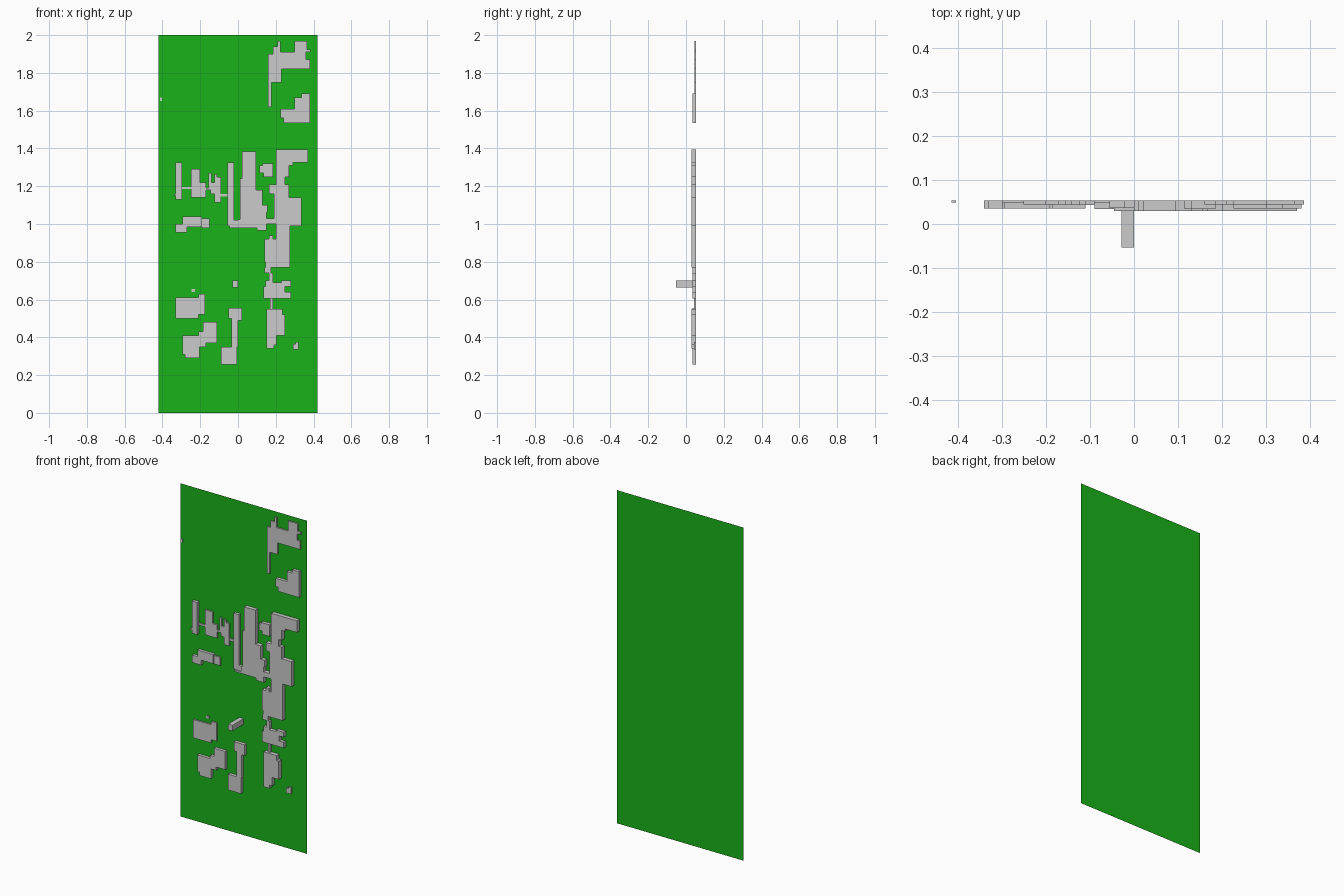
import bpy, bmesh

BASE_Y = 0.054   # plane the blocks stand on


def block(name, depth, corners):
    """Right-angled outline extruded toward the front.
    Each (x, z) corner is joined to the next by a run along x, then one along z."""
    outline = []
    for i, (x, z) in enumerate(corners):
        outline += [(x, z), (corners[(i + 1) % len(corners)][0], z)]
    bm = bmesh.new()
    y = BASE_Y - 0.0005
    face = bm.faces.new([bm.verts.new((x, y, z)) for x, z in outline])
    side = bmesh.ops.extrude_face_region(bm, geom=[face], use_keep_orig=True)
    top = [v for v in side["geom"] if isinstance(v, bmesh.types.BMVert)]
    bmesh.ops.translate(bm, verts=top, vec=(0, -depth, 0))
    bmesh.ops.recalc_face_normals(bm, faces=bm.faces)
    mesh = bpy.data.meshes.new(name)
    bm.to_mesh(mesh)
    bm.free()
    bpy.context.collection.objects.link(bpy.data.objects.new(name, mesh))


def box(name, depth, x0, x1, z0, z1):
    block(name, depth, [(x0, z0), (x1, z1)])


# Green ground sheet, standing upright
sheet = bpy.data.meshes.new("ground_sheet")
sheet.from_pydata([(-.42, BASE_Y, 0), (.42, BASE_Y, 0), (.42, BASE_Y, 2), (-.42, BASE_Y, 2)],
                  [], [(0, 1, 2, 3)])
green = bpy.data.materials.new("green")
green.diffuse_color = (0.01, 0.45, 0.01, 1)
sheet.materials.append(green)
bpy.context.collection.objects.link(bpy.data.objects.new("ground_sheet", sheet))

# Upper right buildings
block("top_building", .009, [
    (.16, 1.62), (.178, 1.75), (.23, 1.82), (.38, 1.87), (.36, 1.91), (.385, 1.925),
    (.365, 1.97), (.30, 1.91), (.225, 1.97), (.21, 1.94), (.185, 1.90)])
block("upper_wing", .018, [
    (.24, 1.535), (.38, 1.69), (.335, 1.67), (.30, 1.61), (.225, 1.56)])

# Central complex
block("central_hall", .024, [
    (.20, .92), (.275, .99), (.335, 1.14), (.27, 1.21), (.25, 1.25), (.27, 1.31), (.29, 1.325),
    (.37, 1.395), (.20, 1.21), (.165, 1.16), (.19, 1.03), (.15, 1.0)])
block("central_tower_wing", .024, [
    (-.045, .98), (.10, .965), (.15, 1.06), (.155, 1.10), (.13, 1.18),
    (.095, 1.385), (.02, 1.24), (.01, 1.025), (0, .99)])
block("central_annex", .020, [
    (.135, 1.25), (.185, 1.32), (.13, 1.31), (.115, 1.27)])
block("narrow_wing", .017, [
    (-.055, .99), (0, 1.02), (-.02, 1.325), (-.055, 1.14)])

# Left cluster
block("left_bar", .018, [(-.33, 1.13), (-.297, 1.325), (-.33, 1.16), (-.34, 1.15)])
box("link_passage", .006, -.297, -.25, 1.185, 1.197)
block("left_block", .009, [
    (-.25, 1.14), (-.17, 1.22), (-.20, 1.29), (-.25, 1.2)])
block("left_hook", .010, [
    (-.125, 1.115), (-.09, 1.25), (-.11, 1.265), (-.125, 1.22), (-.14, 1.27),
    (-.155, 1.19), (-.17, 1.18), (-.145, 1.16)])
box("right_link_passage", .006, -.09, -.055, 1.145, 1.16)
block("stepped_block", .018, [(-.33, .955), (-.27, .985), (-.19, 1.04), (-.295, 1.0)])
box("stepped_block_annex", .008, -.19, -.15, .98, 1.03)

# Lower right chain of buildings
block("square_hall", .024, [
    (.145, .77), (.275, .92), (.185, .94), (.165, .92), (.14, .80)])
block("middle_hall", .020, [
    (.135, .605), (.28, .64), (.25, .67), (.28, .70), (.23, .69), (.185, .74),
    (.175, .77), (.14, .74), (.165, .70), (.145, .67)])
box("lower_link", .012, .17, .185, .55, .605)
block("lower_hall", .024, [
    (.15, .34), (.19, .36), (.205, .41), (.25, .52), (.235, .55), (.15, .36)])
block("small_shed", .010, [(.29, .335), (.32, .375), (.305, .365)])

# Tall tower
box("tall_tower", .1065, -.028, 0, .665, .70)

# Lower left buildings
block("lower_left_block", .009, [
    (-.33, .50), (-.21, .52), (-.175, .63), (-.21, .61)])
block("lower_left_hall", .018, [
    (-.28, .29), (-.205, .35), (-.17, .37), (-.11, .48), (-.185, .43), (-.21, .41), (-.295, .31)])
block("lower_middle_hall", .020, [
    (-.09, .255), (-.005, .35), (0, .49), (.02, .555), (-.05, .50), (-.035, .35)])

# Tiny sheds
box("edge_shed", .005, -.414, -.403, 1.65, 1.67)
box("tiny_shed", .005, -.245, -.228, .64, .655)
